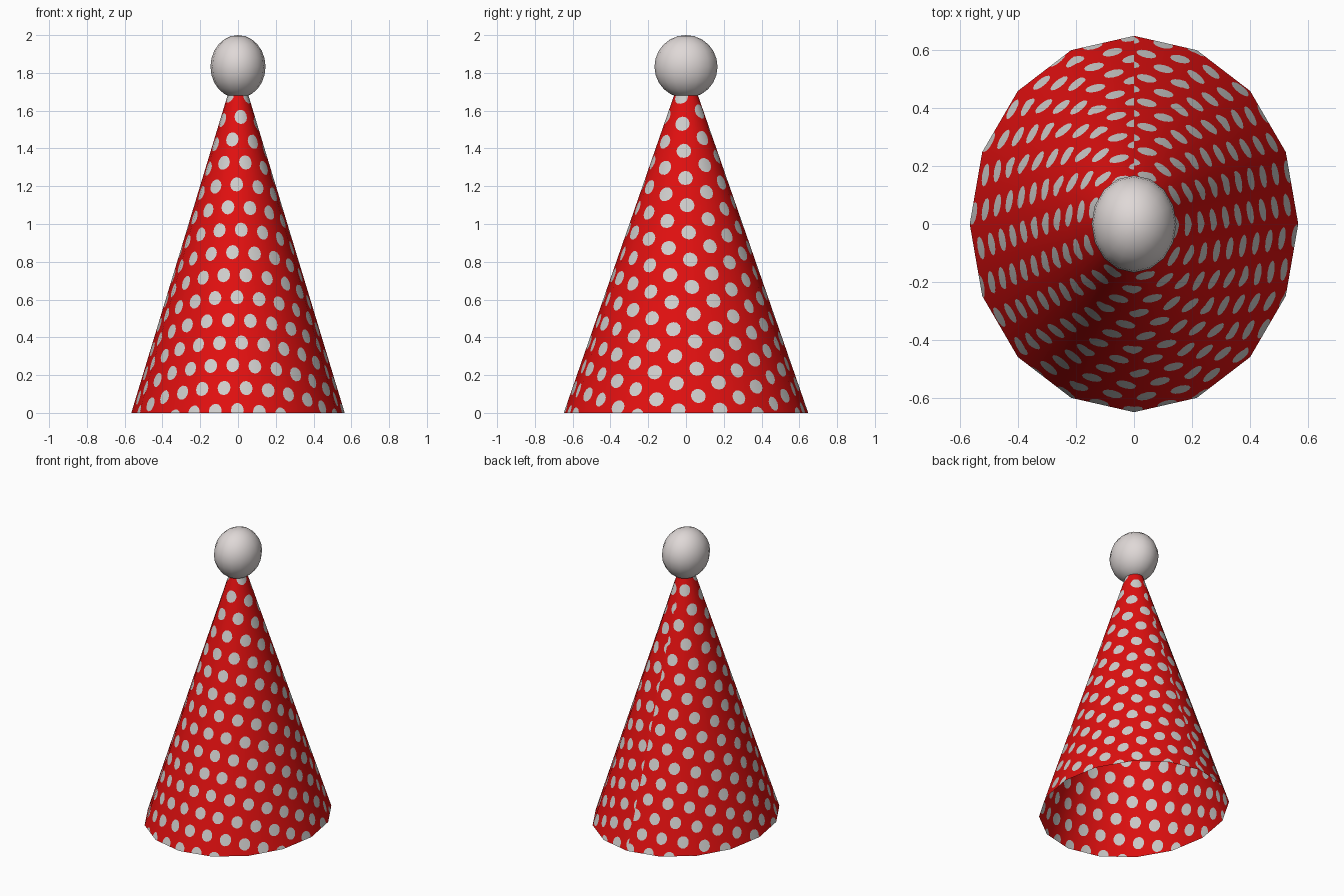
import bpy
import math
from mathutils import Vector, Matrix
from mathutils.geometry import delaunay_2d_cdt

cube = bpy.data.objects.get("Cube")
if cube:
    bpy.data.objects.remove(cube, do_unlink=True)


def material(name, rgb):
    mat = bpy.data.materials.new(name)
    mat.use_nodes = True
    mat.diffuse_color = (*rgb, 1)
    bsdf = mat.node_tree.nodes["Principled BSDF"]
    bsdf.inputs["Base Color"].default_value = (*rgb, 1)
    bsdf.inputs["Roughness"].default_value = 0.8
    return mat


RED = material("red", (0.75, 0.005, 0.005))
WHITE = material("dot white", (0.62, 0.61, 0.6))
CREAM = material("pompom white", (0.74, 0.69, 0.68))

# Hat proportions: a round paper cone, narrowed in x
SIDES = 16
RADIUS = 0.647
APEX = 1.863
TOP = 1.74
NARROW = 0.873
SLANT = math.hypot(RADIUS, APEX)
FOLD = 2 * math.asin(RADIUS * math.sin(math.pi / SIDES) / SLANT)
HALF = SIDES // 2


def fan_point(i, dist):
    """Point on fold line i of the unrolled cone, apex at the origin."""
    return Vector((math.sin(i * FOLD), -math.cos(i * FOLD))) * dist


def rim_point(i):
    """Bottom corner i of the rolled cone, counted from the front."""
    a = i * math.tau / SIDES
    return Vector((RADIUS * NARROW * math.sin(a), -RADIUS * math.cos(a), 0))


def roll_up(p, side):
    """Carry a point of the flat sheet onto side number `side` of the cone."""
    a, b = fan_point(side, SLANT), fan_point(side + 1, SLANT)
    s, t = Matrix(((a.x, b.x), (a.y, b.y))).inverted() @ p
    tip = Vector((0, 0, APEX))
    return tip + s * (rim_point(side) - tip) + t * (rim_point(side + 1) - tip)


# Flat paper sheet: one panel per side
points, polys = [], []


def add_poly(corners):
    polys.append(list(range(len(points), len(points) + len(corners))))
    points.extend(corners)


inner = SLANT * (1 - TOP / APEX)
for i in range(-HALF, HALF):
    add_poly([fan_point(i, SLANT), fan_point(i + 1, SLANT),
              fan_point(i + 1, inner), fan_point(i, inner)])

# Polka dots: a staggered lattice printed on the sheet
DOT = 0.040
tilt = math.radians(32.6)
along = Vector((-math.sin(tilt), math.cos(tilt))) * 0.1525
across = Vector((math.cos(tilt), math.sin(tilt))) * 0.113
origin = Vector((-0.006, -1.323))
for m in range(-30, 31):
    for n in range(-30, 31):
        c = origin + across * m + along * (n + 0.5 * (m % 2))
        reach = abs(math.atan2(c.x, -c.y)) * c.length
        if inner - DOT < c.length < SLANT + DOT and reach < HALF * FOLD * c.length + DOT:
            add_poly([c + DOT * Vector((math.cos(k * math.tau / 12), math.sin(k * math.tau / 12)))
                      for k in range(12)])

# Cut the dots into the panels, then roll the sheet into the cone
flat, _, tris, _, _, sources = delaunay_2d_cdt(points, [], polys, 1, 1e-6, True)
index, verts, faces, slots = {}, [], [], []
for tri, source in zip(tris, sources):
    panels = [s for s in source if s < SIDES]
    if not panels:
        continue
    seam_safe = []
    for v in tri:
        if v not in index:
            index[v] = len(verts)
            verts.append(roll_up(flat[v], panels[0] - HALF))
        seam_safe.append(index[v])
    faces.append(seam_safe)
    slots.append(int(any(s >= SIDES for s in source)))

mesh = bpy.data.meshes.new("hat_cone")
mesh.from_pydata(verts, [], faces)
mesh.materials.append(RED)
mesh.materials.append(WHITE)
for face, slot in zip(mesh.polygons, slots):
    face.material_index = slot
    face.use_smooth = True
mesh.normals_split_custom_set_from_vertices([
    Vector((v.x / NARROW ** 2, v.y, RADIUS ** 2 * (1 - v.z / APEX) / APEX)).normalized()
    for v in verts])
cone = bpy.data.objects.new("hat_cone", mesh)
bpy.context.collection.objects.link(cone)

# Pompom on the tip
bpy.ops.mesh.primitive_uv_sphere_add(segments=16, ring_count=12, radius=0.167,
                                     location=(0, 0, 1.833))
pompom = bpy.context.object
pompom.name = "pompom"
pompom.scale.x = NARROW
bpy.ops.object.transform_apply(location=False, rotation=False, scale=True)
bpy.ops.object.shade_smooth()
pompom.data.materials.append(CREAM)
